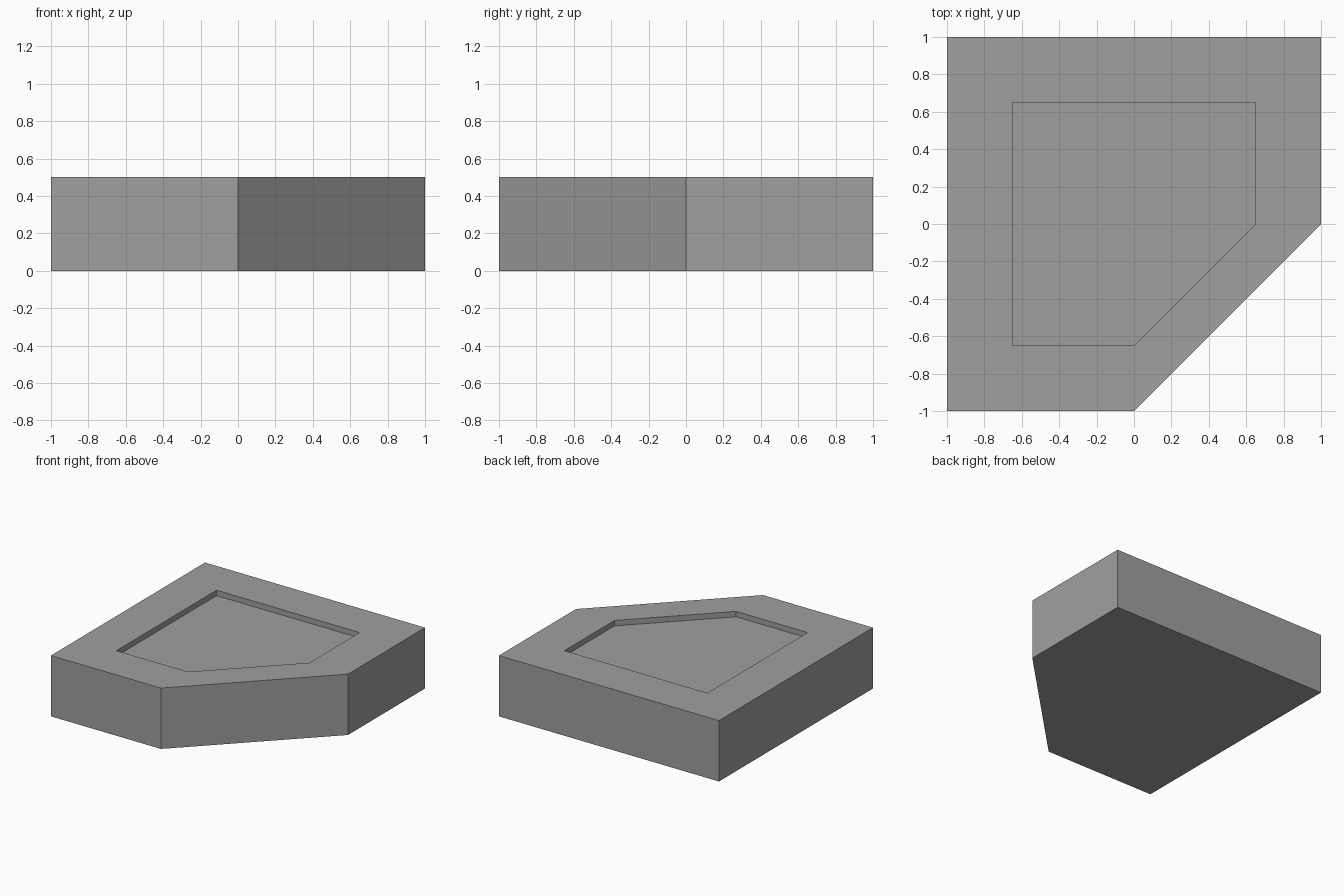
import bpy
import bmesh

if "Cube" in bpy.data.objects:
    bpy.data.objects.remove(bpy.data.objects["Cube"], do_unlink=True)

HEIGHT = 0.5
RECESS_SCALE = 0.65
RECESS_DEPTH = 0.045

# Single grey material
grey = bpy.data.materials.new("plain_grey")
grey.use_nodes = True
colour = (0.35, 0.35, 0.35, 1)
grey.diffuse_color = colour
grey.node_tree.nodes["Principled BSDF"].inputs["Base Color"].default_value = colour

# Square outline with one corner cut off
outline = [(-1, -1), (0, -1), (1, 0), (1, 1), (-1, 1)]


def ring(bm, scale, z):
    return [bm.verts.new((x * scale, y * scale, z)) for x, y in outline]


def bridge(bm, lower, upper):
    n = len(lower)
    for i in range(n):
        j = (i + 1) % n
        bm.faces.new((lower[i], lower[j], upper[j], upper[i]))


# Slab: base, outer walls, rim, recess walls and recess floor
bm = bmesh.new()
rings = [
    ring(bm, 1, 0),
    ring(bm, 1, HEIGHT),
    ring(bm, RECESS_SCALE, HEIGHT),
    ring(bm, RECESS_SCALE, HEIGHT - RECESS_DEPTH),
]
for lower, upper in zip(rings, rings[1:]):
    bridge(bm, lower, upper)
bm.faces.new(rings[0][::-1])
bm.faces.new(rings[-1])
bmesh.ops.recalc_face_normals(bm, faces=bm.faces)

mesh = bpy.data.meshes.new("recessed_slab")
bm.to_mesh(mesh)
bm.free()
mesh.materials.append(grey)
slab = bpy.data.objects.new("recessed_slab", mesh)
bpy.context.collection.objects.link(slab)
